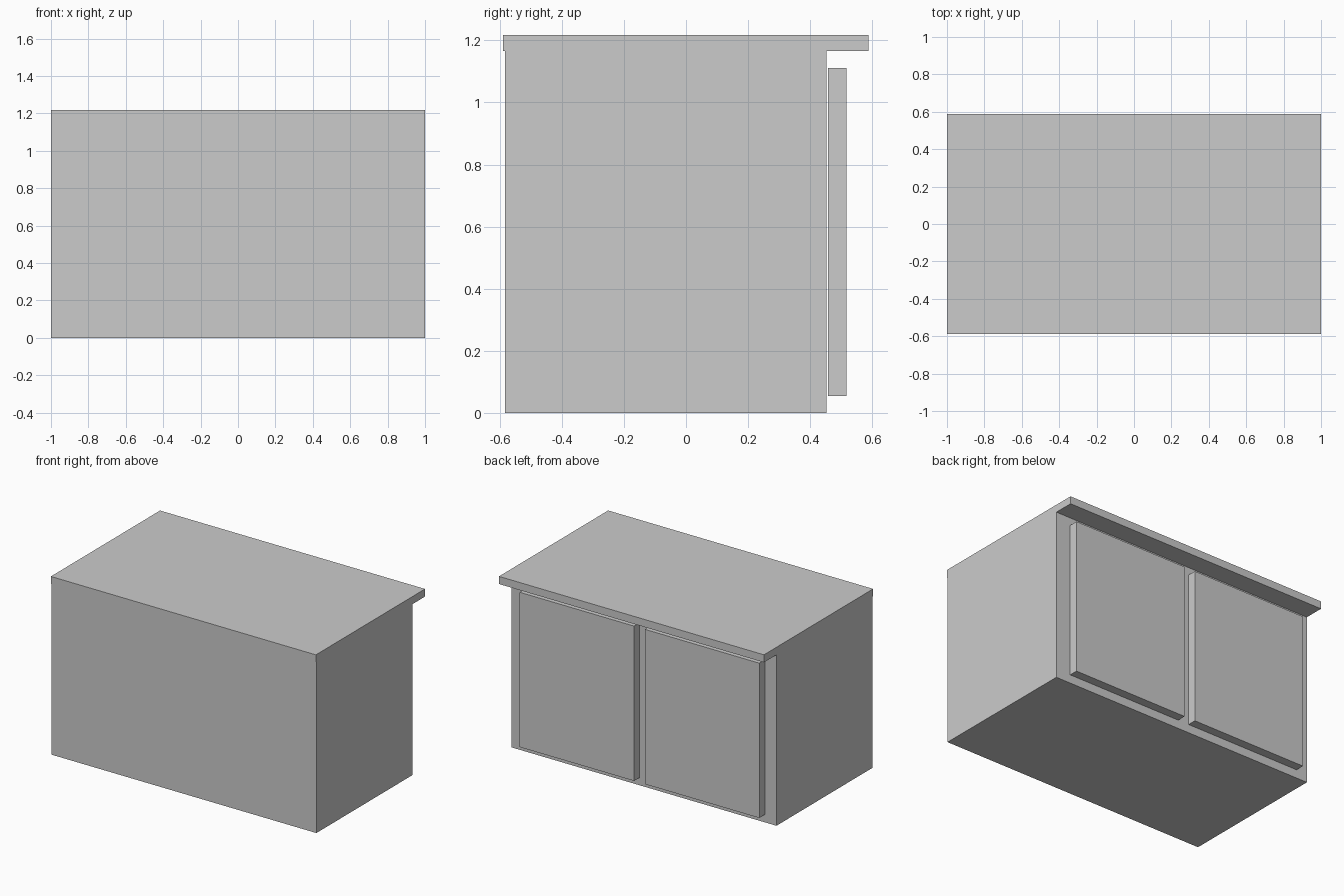
import bpy

if "Cube" in bpy.data.objects:
    bpy.data.objects.remove(bpy.data.objects["Cube"])


def box(name, x, y, z):
    """Box from (min, max) ranges on each axis."""
    bpy.ops.mesh.primitive_cube_add(size=1)
    ob = bpy.context.object
    ob.name = name
    ob.location = [(a + b) / 2 for a, b in (x, y, z)]
    ob.scale = [b - a for a, b in (x, y, z)]
    bpy.ops.object.transform_apply(location=True, rotation=False, scale=True)
    return ob


# Cabinet carcass
box("cabinet_body", (-1, 1), (-0.583, 0.453), (0, 1.166))

# Worktop overhanging the doors
box("countertop", (-1, 1), (-0.589, 0.588), (1.166, 1.218))

# Two door panels on the back, with a hairline gap to the carcass
for name, x in (("left_door", (0.03, 0.893)), ("right_door", (-0.915, -0.052))):
    box(name, x, (0.457, 0.517), (0.055, 1.111))
